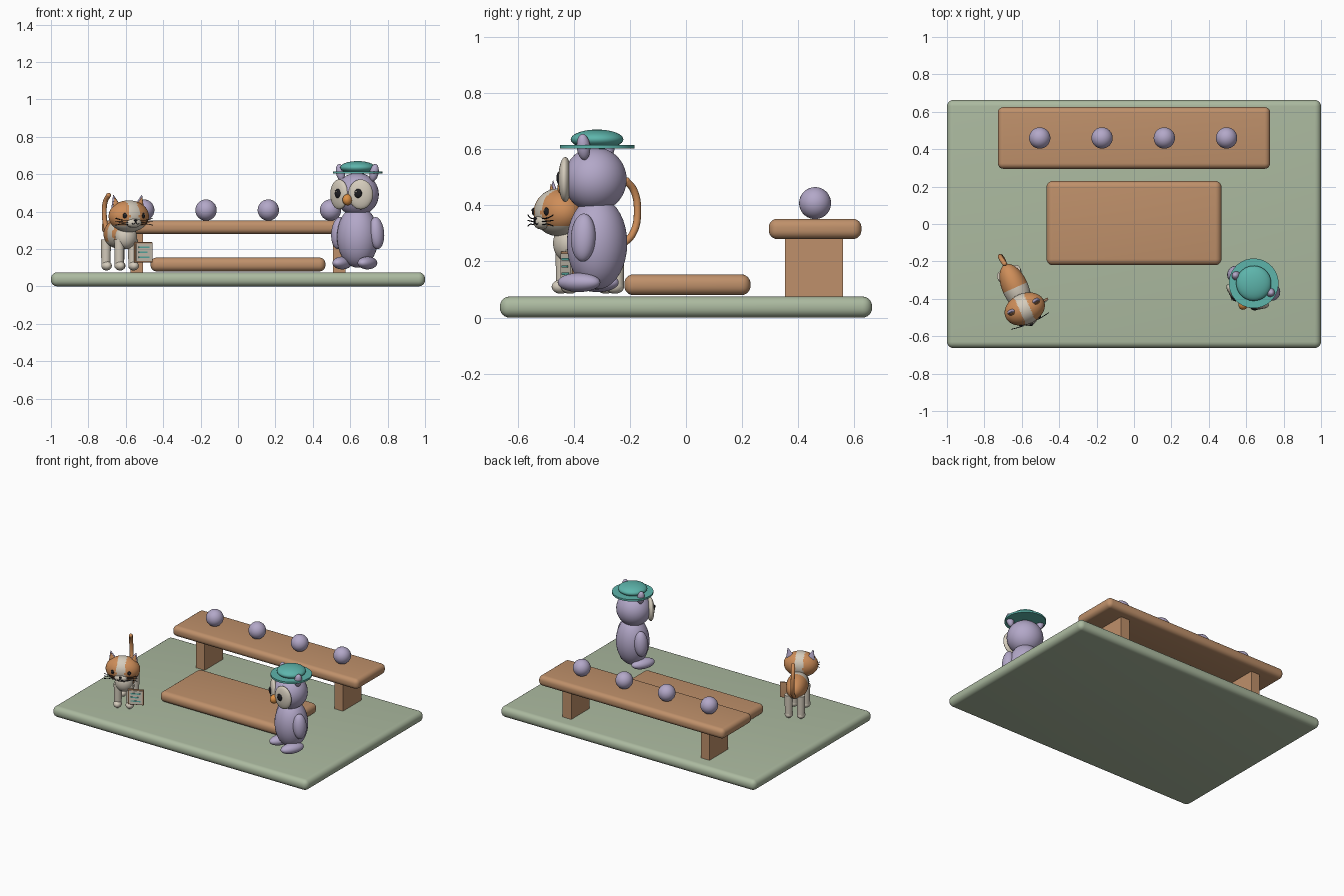
import bpy, bmesh, math
from mathutils import Matrix, Vector

if "Cube" in bpy.data.objects:
    bpy.data.objects.remove(bpy.data.objects["Cube"])


def material(name, r, g, b):
    m = bpy.data.materials.new(name)
    m.use_nodes = True
    m.diffuse_color = (r, g, b, 1)
    m.node_tree.nodes["Principled BSDF"].inputs["Base Color"].default_value = (r, g, b, 1)
    return m


GREEN = material("sage green", .41, .49, .35)
WOOD = material("wood", .52, .28, .145)
LILAC = material("lilac", .45, .39, .58)
TEAL = material("teal", .11, .46, .41)
ORANGE = material("ginger", .62, .27, .10)
CREAM = material("cream", .66, .60, .50)
BLACK = material("black", .012, .012, .015)
BEAK = material("beak orange", .72, .28, .06)


def finish(name, bm, mats, matrix, angle=40):
    bm.transform(matrix)
    mesh = bpy.data.meshes.new(name)
    bm.to_mesh(mesh)
    bm.free()
    ob = bpy.data.objects.new(name, mesh)
    bpy.context.collection.objects.link(ob)
    for m in mats:
        mesh.materials.append(m)
    bpy.ops.object.select_all(action='DESELECT')
    ob.select_set(True)
    bpy.context.view_layer.objects.active = ob
    bpy.ops.object.shade_smooth_by_angle(angle=math.radians(angle))
    return ob


WORLD = Matrix.Identity(4)


def place(frame, loc, yaw=0, roll=0, pitch=0):
    return (frame @ Matrix.Translation(loc) @ Matrix.Rotation(math.radians(yaw), 4, 'Z')
            @ Matrix.Rotation(math.radians(roll), 4, 'Y') @ Matrix.Rotation(math.radians(pitch), 4, 'X'))


def ball(name, mats, loc, radii, frame=WORLD, rule=None, fine=1, **turn):
    """Ellipsoid; rule(local point) picks a second colour."""
    bm = bmesh.new()
    bmesh.ops.create_uvsphere(bm, u_segments=32 * fine, v_segments=18 * fine, radius=1)
    bm.transform(Matrix.Diagonal((*radii, 1)))
    if rule:
        for f in bm.faces:
            f.material_index = int(rule(f.calc_center_median()))
    return finish(name, bm, mats, place(frame, loc, **turn))


def box(name, mat, loc, size, frame=WORLD, bevel=0, **turn):
    bm = bmesh.new()
    bmesh.ops.create_cube(bm, size=1)
    bm.transform(Matrix.Diagonal((*size, 1)))
    if bevel:
        bmesh.ops.bevel(bm, geom=bm.edges[:], offset=bevel, segments=6, profile=.5, affect='EDGES')
    return finish(name, bm, [mat], place(frame, loc, **turn))


def cone(name, mat, loc, r1, r2, depth, frame=WORLD, flat=1, **turn):
    bm = bmesh.new()
    bmesh.ops.create_cone(bm, cap_ends=True, segments=32, radius1=r1, radius2=r2, depth=depth)
    bm.transform(Matrix.Diagonal((1, flat, 1, 1)))
    return finish(name, bm, [mat], place(frame, loc, **turn))


def tube(name, mat, points, radius, frame=WORLD):
    cu = bpy.data.curves.new(name, 'CURVE')
    cu.dimensions = '3D'
    cu.bevel_depth = radius
    cu.bevel_resolution = 4
    cu.use_fill_caps = True
    sp = cu.splines.new('BEZIER')
    sp.bezier_points.add(len(points) - 1)
    for bp, p in zip(sp.bezier_points, points):
        bp.co = frame @ Vector(p)
        bp.handle_left_type = bp.handle_right_type = 'AUTO'
    ob = bpy.data.objects.new(name, cu)
    bpy.context.collection.objects.link(ob)
    cu.materials.append(mat)


SIDES = (("left", 1), ("right", -1))

# Ground, mat and bench
box("ground_slab", GREEN, (0, 0, .0375), (2, 1.326, .075), bevel=.034)
box("low_platform", WOOD, (0, .005, .117), (.935, .45, .074), bevel=.033)
box("bench_top", WOOD, (0, .46, .316), (1.456, .33, .072), bevel=.03)
for side, s in SIDES:
    box(side + "_bench_leg", WOOD, (s * .542, .456, .18), (.068, .207, .21))
for i in range(4):
    ball(f"bench_ball_{i + 1}", [LILAC], (-.504 + i * .333, .46, .408), (.057, .057, .057))

# Owl
owl = place(WORLD, (.64, -.317, 0), yaw=-26)
ball("owl_body", [LILAC], (0, 0, .265), (.112, .107, .165), owl)
ball("owl_head", [LILAC], (0, -.008, .492), (.118, .112, .115), owl)
ball("owl_beak", [BEAK], (0, -.125, .463), (.026, .03, .03), owl)
for side, s in SIDES:
    ball(side + "_owl_wing", [LILAC], (s * .112, 0, .285), (.04, .045, .086), owl, roll=-s * 5)
    ball(side + "_owl_foot", [LILAC], (s * .075, -.035, .125), (.043, .082, .034), owl)
    ball(side + "_owl_ear", [LILAC], (s * .1, -.005, .608), (.024, .024, .047), owl, roll=s * 12)
    ball(side + "_owl_face_disc", [CREAM], (s * .064, -.095, .492), (.066, .024, .08), owl, yaw=s * 22)
    ball(side + "_owl_eye", [BLACK], (s * .06, -.118, .497), (.021, .012, .025), owl, yaw=s * 15)
    ball(side + "_owl_eye_glint", [CREAM], (s * .06 - .006, -.129, .506), (.005, .004, .005), owl)

# Owl hat
cone("hat_brim", TEAL, (0, 0, .609), .133, .133, .013, owl)
ball("hat_crown", [TEAL], (0, 0, .635), (.094, .094, .035), owl)

# Cat body and head
cat = place(WORLD, (-.635, -.34, 0), yaw=24)
ball("cat_body", [ORANGE, CREAM], (0, 0, .28), (.07, .135, .078), cat, fine=2,
     rule=lambda p: p.z < -.04 or -.055 < p.y < 0 or p.y < -.1)
ball("cat_chest", [CREAM], (0, -.09, .265), (.06, .05, .065), cat)
HEAD = Vector((0, -.125, .375))
ball("cat_head", [ORANGE, CREAM], HEAD, (.112, .083, .085), cat, fine=2,
     rule=lambda p: abs(p.x) < .027 or p.z < -.05)
ball("cat_muzzle", [CREAM], HEAD + Vector((0, -.065, -.035)), (.045, .027, .026), cat)
ball("cat_nose", [BLACK], HEAD + Vector((0, -.092, -.022)), (.009, .006, .006), cat)
for side, s in SIDES:
    cone(side + "_cat_ear", LILAC, HEAD + Vector((s * .074, .015, .076)), .032, .002, .075, cat,
         flat=.55, roll=s * 14)
    cone(side + "_cat_ear_back", ORANGE, HEAD + Vector((s * .072, .006, .068)), .03, .002, .066, cat,
         flat=.55, roll=s * 14)
    ball(side + "_cat_eye", [BLACK], HEAD + Vector((s * .055, -.072, .003)), (.011, .007, .014), cat, yaw=s * 30)
    ball(side + "_cat_eye_glint", [CREAM], HEAD + Vector((s * .057, -.079, .008)), (.003, .002, .003), cat)
    # Mouth and whiskers
    tube(side + "_cat_mouth", BLACK, [HEAD + Vector(p) for p in
         ((0, -.093, -.028), (s * .01, -.092, -.042), (s * .022, -.086, -.037))], .002, cat)
    for i in range(3):
        z = -.022 - i * .011
        tube(f"{side}_whisker_{i + 1}", BLACK, [HEAD + Vector((s * .04, -.08, z)),
             HEAD + Vector((s * .075, -.076, z + .002)), HEAD + Vector((s * .11, -.07, z + .012 - i * .008))], .002, cat)
    # Legs and paws
    for part, y in (("front", -.09), ("hind", .085)):
        cone(f"{part}_{side}_cat_leg", CREAM, (s * .04, y, .175), .024, .027, .15, cat)
        ball(f"{part}_{side}_cat_paw", [CREAM], (s * .04, y - .008, .11), (.027, .034, .025), cat)

# Cat tail
tube("cat_tail", ORANGE, [(0, .11, .25), (0, .165, .30), (-.005, .185, .385), (-.005, .17, .455), (0, .14, .487)],
     .013, cat)
ball("cat_tail_tip", [ORANGE], (0, .14, .487), (.013, .013, .013), cat)

# Small note board held by the cat
board = place(cat, (.085, -.125, .182))
box("note_board", WOOD, (0, 0, 0), (.104, .012, .108), board, bevel=.003)
box("note_paper", CREAM, (0, -.008, 0), (.09, .005, .094), board)
for i in range(3):
    box(f"note_line_{i + 1}", TEAL, (-.006 * (i % 2), -.0115, .026 - i * .026), (.064 - .012 * (i % 2), .003, .008), board)
